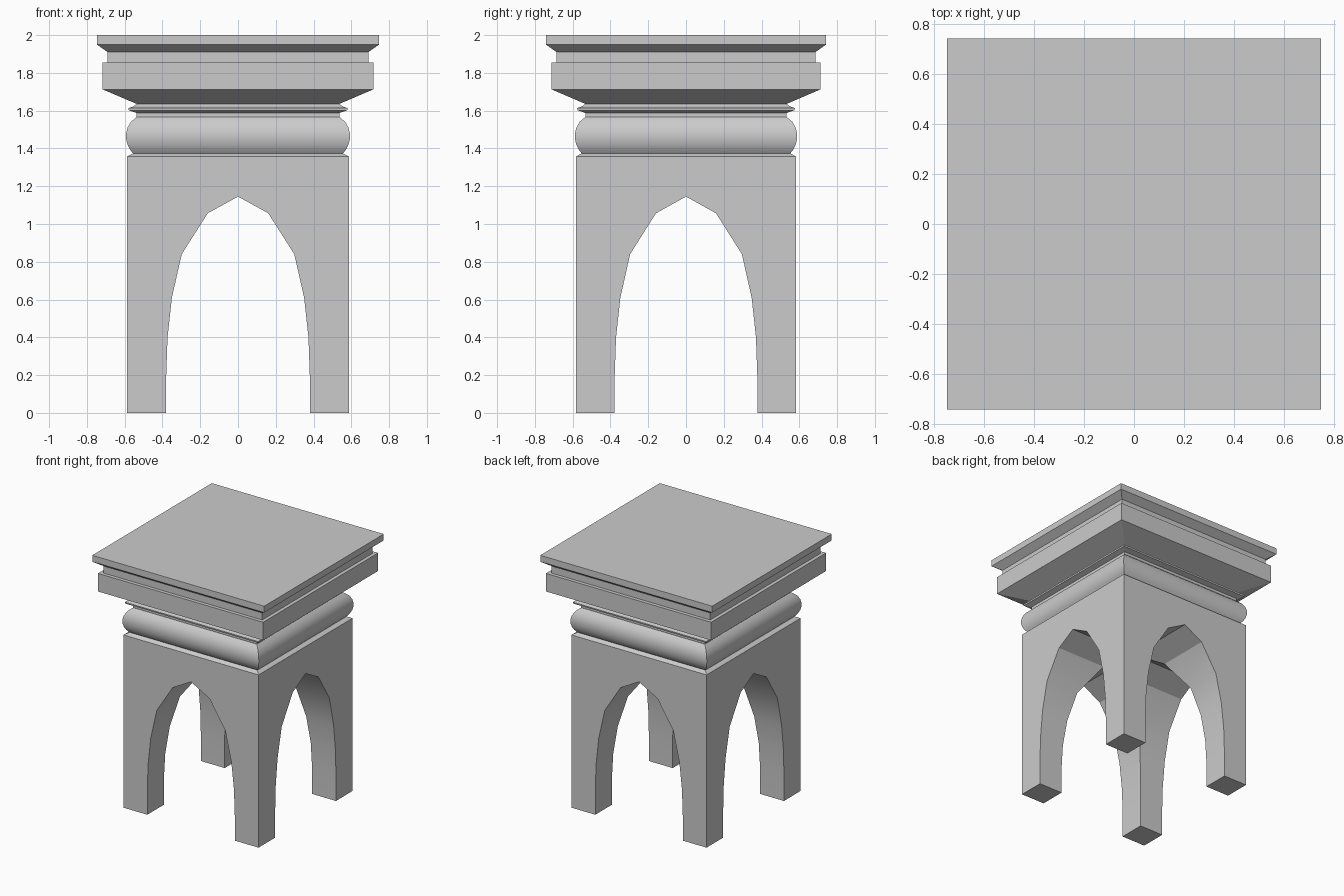
import bpy, bmesh

if "Cube" in bpy.data.objects:
    bpy.data.objects.remove(bpy.data.objects["Cube"])

Y = 0.993  # the plan is slightly shallower than it is wide


def new_object(name, bm):
    bmesh.ops.recalc_face_normals(bm, faces=bm.faces)
    me = bpy.data.meshes.new(name)
    bm.to_mesh(me)
    bm.free()
    ob = bpy.data.objects.new(name, me)
    bpy.context.collection.objects.link(ob)
    return ob


def select(ob):
    bpy.ops.object.select_all(action='DESELECT')
    ob.select_set(True)
    bpy.context.view_layer.objects.active = ob


def smooth(ob, angle):
    select(ob)
    bpy.ops.object.shade_smooth_by_angle(angle=angle)


def square_stack(name, profile):
    """Sweep a (half width, z) profile around a square plan."""
    bm = bmesh.new()
    rings = [[bm.verts.new((sx * r, sy * r * Y, z))
              for sx, sy in ((-1, -1), (1, -1), (1, 1), (-1, 1))]
             for r, z in profile]
    for a, b in zip(rings, rings[1:]):
        for i in range(4):
            j = (i + 1) % 4
            bm.faces.new((a[i], a[j], b[j], b[i]))
    bm.faces.new(rings[0][::-1])
    bm.faces.new(rings[-1])
    return new_object(name, bm)


def arch_tunnel(name, half, along_x):
    """Pointed arch prism running through the whole base."""
    outline = half + [(-w, z) for w, z in reversed(half[:-1])]
    bm = bmesh.new()
    ends = []
    for d in (-1, 1):
        ends.append([bm.verts.new((d, w * Y, z) if along_x else (w, d, z))
                     for w, z in outline])
    n = len(outline)
    for i in range(n):
        j = (i + 1) % n
        bm.faces.new((ends[0][i], ends[0][j], ends[1][j], ends[1][i]))
    bm.faces.new(ends[0])
    bm.faces.new(ends[1])
    return new_object(name, bm)


# Four-legged base with two crossing pointed vaults
base = square_stack("arched_base", [(0.587, 0), (0.587, 1.357)])
arch = [(0.38, -0.2), (0.38, 0.2), (0.373, 0.4), (0.35, 0.61),
        (0.298, 0.84), (0.16, 1.057), (0, 1.145)]
for along_x in (False, True):
    cutter = arch_tunnel("arch_cutter", arch, along_x)
    cutter.hide_render = True
    mod = base.modifiers.new("arch", 'BOOLEAN')
    mod.operation = 'DIFFERENCE'
    mod.solver = 'EXACT'
    mod.object = cutter
    select(base)
    bpy.ops.object.modifier_apply(modifier=mod.name)
    bpy.data.objects.remove(cutter, do_unlink=True)
smooth(base, 0.45)

# Rounded cushion moulding above the legs
cushion = square_stack("cushion_moulding", [
    (0.587, 1.357), (0.556, 1.374), (0.572, 1.394), (0.585, 1.42),
    (0.592, 1.45), (0.592, 1.48), (0.585, 1.51), (0.568, 1.54),
    (0.538, 1.566)])
smooth(cushion, 0.55)

# Narrow neck with a small projecting ring
square_stack("neck_ring", [
    (0.537, 1.566), (0.537, 1.588), (0.578, 1.602), (0.58, 1.614),
    (0.555, 1.622), (0.537, 1.636)])

# Stepped cornice and table slab
square_stack("cornice", [
    (0.537, 1.636), (0.718, 1.713), (0.718, 1.855), (0.69, 1.855),
    (0.69, 1.91)])
square_stack("top_slab", [(0.69, 1.91), (0.747, 1.95), (0.747, 2.0)])
